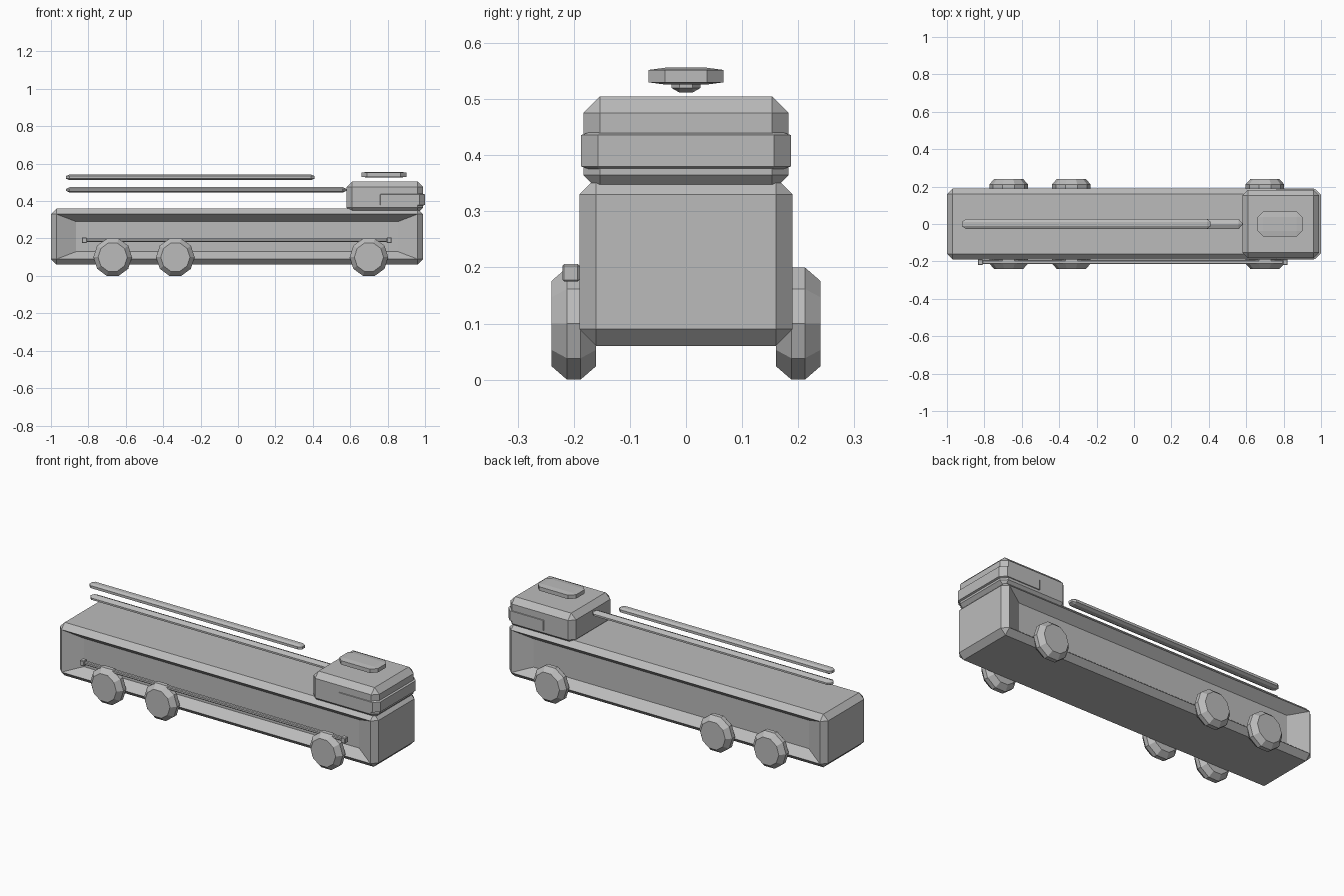
import bpy, bmesh, math
from mathutils import Matrix, Vector

if "Cube" in bpy.data.objects:
    bpy.data.objects.remove(bpy.data.objects["Cube"])

grey = bpy.data.materials.new("plain_grey")
grey.diffuse_color = (0.5, 0.5, 0.5, 1)
grey.use_nodes = True
grey.node_tree.nodes["Principled BSDF"].inputs["Base Color"].default_value = grey.diffuse_color


def finish(name, bm):
    bmesh.ops.recalc_face_normals(bm, faces=bm.faces)
    mesh = bpy.data.meshes.new(name)
    bm.to_mesh(mesh)
    bm.free()
    mesh.materials.append(grey)
    obj = bpy.data.objects.new(name, mesh)
    bpy.context.collection.objects.link(obj)
    return obj


def chamfer_box(lo, hi, cut):
    """Box between two corners; cut is the chamfer size along x, y and z."""
    lo, hi, cut = Vector(lo), Vector(hi), Vector(cut)
    mid, half = (lo + hi) / 2, (hi - lo) / 2
    bm = bmesh.new()
    # Each corner becomes a triangle, the hull joins them
    for sx in (-1, 1):
        for sy in (-1, 1):
            for sz in (-1, 1):
                s = Vector((sx, sy, sz))
                for axis in range(3):
                    p = half - cut
                    p[axis] = half[axis]
                    bm.verts.new(mid + Vector(a * b for a, b in zip(p, s)))
    bmesh.ops.convex_hull(bm, input=bm.verts)
    bmesh.ops.dissolve_limit(bm, angle_limit=0.01, verts=bm.verts, edges=bm.edges)
    return bm


# Long body with a sunken panel on each side
bm = chamfer_box((-1, -0.19, 0.06), (0.99, 0.19, 0.36), (0.03, 0.03, 0.03))
bm.normal_update()
sides = [f for f in bm.faces if abs(f.normal.y) > 0.99]
for face in sides:
    bmesh.ops.inset_region(bm, faces=[face], thickness=0.04, use_even_offset=True)
    for v in face.verts:
        v.co.y -= math.copysign(0.05, v.co.y)
        v.co.x = -0.005 + math.copysign(0.86, v.co.x)
finish("body", bm)

# Cab and the window band wrapped round its front
finish("cab", chamfer_box((0.58, -0.183, 0.335), (0.99, 0.183, 0.505), (0.03, 0.03, 0.03)))
finish("window_band", chamfer_box((0.733, -0.187, 0.37), (1.0, 0.187, 0.446), (0.03, 0.03, 0.01)))

# Light bar over the cab roof
finish("light_bar", chamfer_box((0.66, -0.067, 0.526), (0.9, 0.067, 0.556), (0.03, 0.03, 0.004)))

# Two long rails above the body
finish("upper_rail", chamfer_box((-0.92, -0.026, 0.512), (0.41, 0.026, 0.542), (0.02, 0.014, 0.008)))
finish("lower_rail", chamfer_box((-0.92, -0.026, 0.445), (0.58, 0.026, 0.475), (0.02, 0.022, 0.010)))

# Side rail with end blocks, on one side only
finish("side_rail", chamfer_box((-0.82, -0.214, 0.182), (0.81, -0.193, 0.2), (0.004, 0.004, 0.004)))
for name, x in (("rear_rail_end", -0.835), ("front_rail_end", 0.795)):
    finish(name, chamfer_box((x, -0.22, 0.175), (x + 0.027, -0.19, 0.206), (0.003, 0.003, 0.003)))

# Wheels: ten-sided, tapered on both faces
PROFILE = ((-0.04, 0.078), (-0.012, 0.103), (0.012, 0.103), (0.04, 0.078))
for axle, x in (("rear", -0.67), ("middle", -0.335), ("front", 0.70)):
    for side, y in (("right", -0.2), ("left", 0.2)):
        bm = bmesh.new()
        for dy, r in PROFILE:
            for i in range(10):
                a = math.tau * i / 10
                bm.verts.new((x + r * math.cos(a), y + dy, 0.1 + r * math.sin(a) * 0.1 / 0.098))
        bmesh.ops.convex_hull(bm, input=bm.verts)
        bmesh.ops.dissolve_limit(bm, angle_limit=0.02, verts=bm.verts, edges=bm.edges)
        finish(f"{axle}_{side}_wheel", bm)
